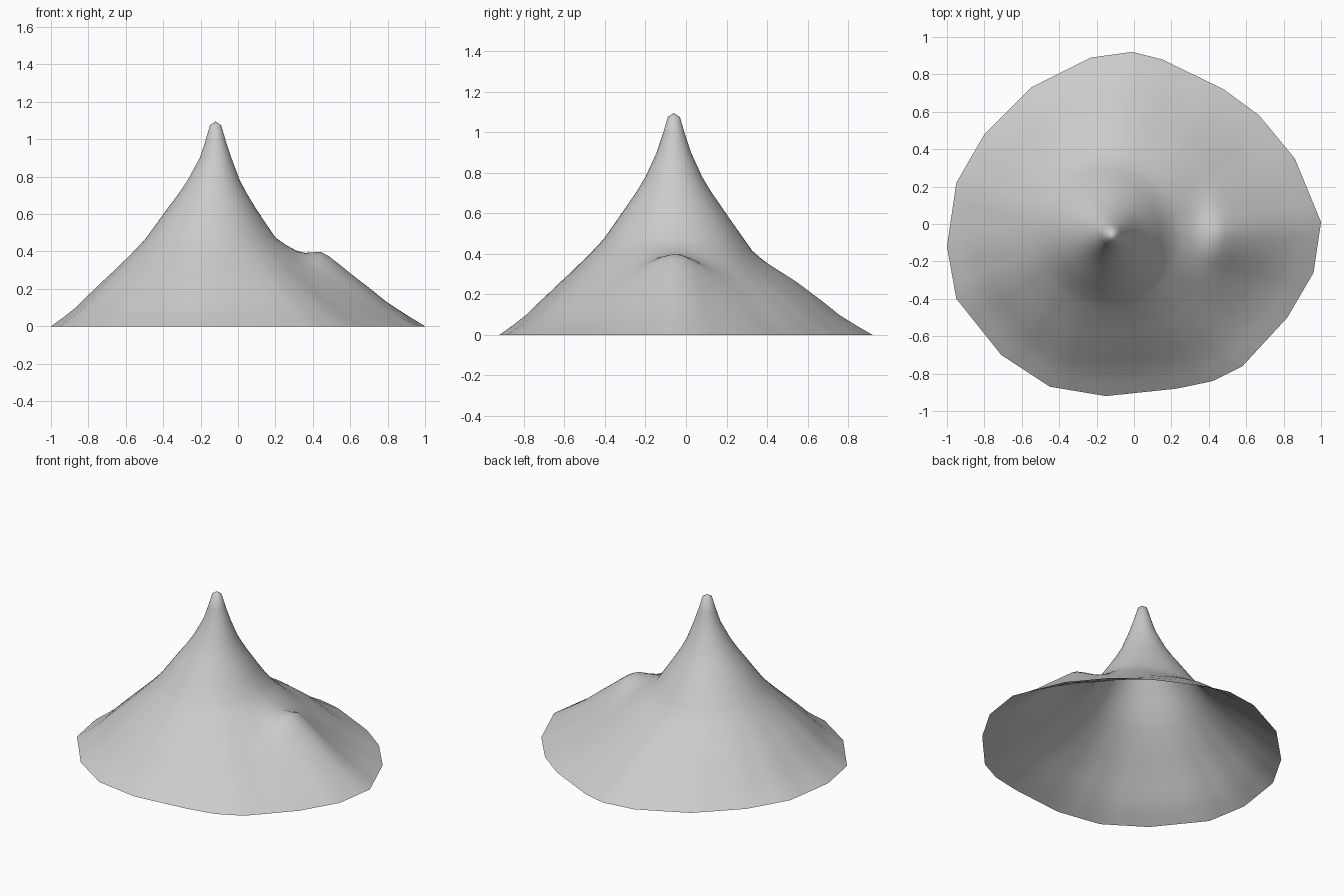
import bpy, bmesh, math
from mathutils import Vector

cube = bpy.data.objects.get("Cube")
if cube:
    bpy.data.objects.remove(cube, do_unlink=True)

# Rock colour
rock = bpy.data.materials.new("grey_rock")
rock.use_nodes = True
rock.diffuse_color = (0.6, 0.6, 0.6, 1)
rock.node_tree.nodes["Principled BSDF"].inputs["Base Color"].default_value = (0.6, 0.6, 0.6, 1)

# Irregular foot outline, counter-clockwise
RIM = [(1, .01), (.86, .35), (.67, .58), (.48, .72), (.15, .88), (-.01, .92),
       (-.23, .89), (-.55, .73), (-.8, .48), (-.95, .22), (-1, -.12),
       (-.95, -.4), (-.71, -.7), (-.45, -.87), (-.15, -.92), (.23, -.88),
       (.42, -.84), (.58, -.76), (.82, -.5), (.96, -.26)]
SPLIT = 3
PEAK = Vector((-.12, -.06))
# Round upper slope as (radius, x shift, height)
UPPER = [(.03, 0, 1.075), (.055, 0, .99), (.085, 0, .9), (.14, -.01, .78),
         (.185, -.015, .705), (.23, -.02, .64), (.285, -.023, .56), (.345, -.025, .475)]
# Lower slope as (fraction of the way to the rim, height)
LOWER = [(.07, .435), (.14, .398), (.2, .367), (.26, .337), (.31, .312), (.36, .288),
         (.43, .255), (.52, .21), (.62, .162), (.74, .1), (.87, .048), (1, 0)]

def mound(x, y, cx, cy, wx, wy, height):
    return height * math.exp(-((x - cx) / wx) ** 2 - ((y - cy) / wy) ** 2)

def relief(x, y):
    """Side summit with a ridge down to the rim, and hollows around it."""
    if x < .47:
        along = math.exp(-((x - .47) / .1) ** 2)
    else:
        along = max(0, (1 - x) / .53)
    ridge = .092 * along * math.exp(-((y + .06) / .17) ** 2)
    hollows = (mound(x, y, .45, -.45, .25, .2, .02)
               + mound(x, y, .48, .35, .25, .2, .02)
               + mound(x, y, -.05, .35, .3, .13, .025))
    return ridge - hollows

# Outline with extra points along each edge
outline = []
for i, p in enumerate(RIM):
    a, b = Vector(p), Vector(RIM[(i + 1) % len(RIM)])
    outline += [a.lerp(b, k / SPLIT) for k in range(SPLIT)]

def upper_point(p, radius, shift):
    return PEAK + (p - PEAK).normalized() * radius + Vector((shift, 0))

# Mountain shell, open underneath
bm = bmesh.new()
rings = []
for r, shift, z in UPPER:
    rings.append([bm.verts.new((*upper_point(p, r, shift), z)) for p in outline])
foot_radius, foot_shift, _ = UPPER[-1]
for t, z in LOWER:
    ring = []
    for p in outline:
        q = upper_point(p, foot_radius, foot_shift).lerp(p, t)
        lift = relief(*q) if t < 1 else 0
        ring.append(bm.verts.new((q.x, q.y, z + lift)))
    rings.append(ring)

n = len(outline)
tip = bm.verts.new((*PEAK, 1.095))
for i in range(n):
    j = (i + 1) % n
    bm.faces.new((tip, rings[0][i], rings[0][j]))
    for inner, outer in zip(rings, rings[1:]):
        bm.faces.new((inner[i], outer[i], outer[j], inner[j]))
for f in bm.faces:
    f.smooth = True

mesh = bpy.data.meshes.new("mountain")
bm.to_mesh(mesh)
bm.free()
mesh.materials.append(rock)
mountain = bpy.data.objects.new("mountain", mesh)
bpy.context.collection.objects.link(mountain)
